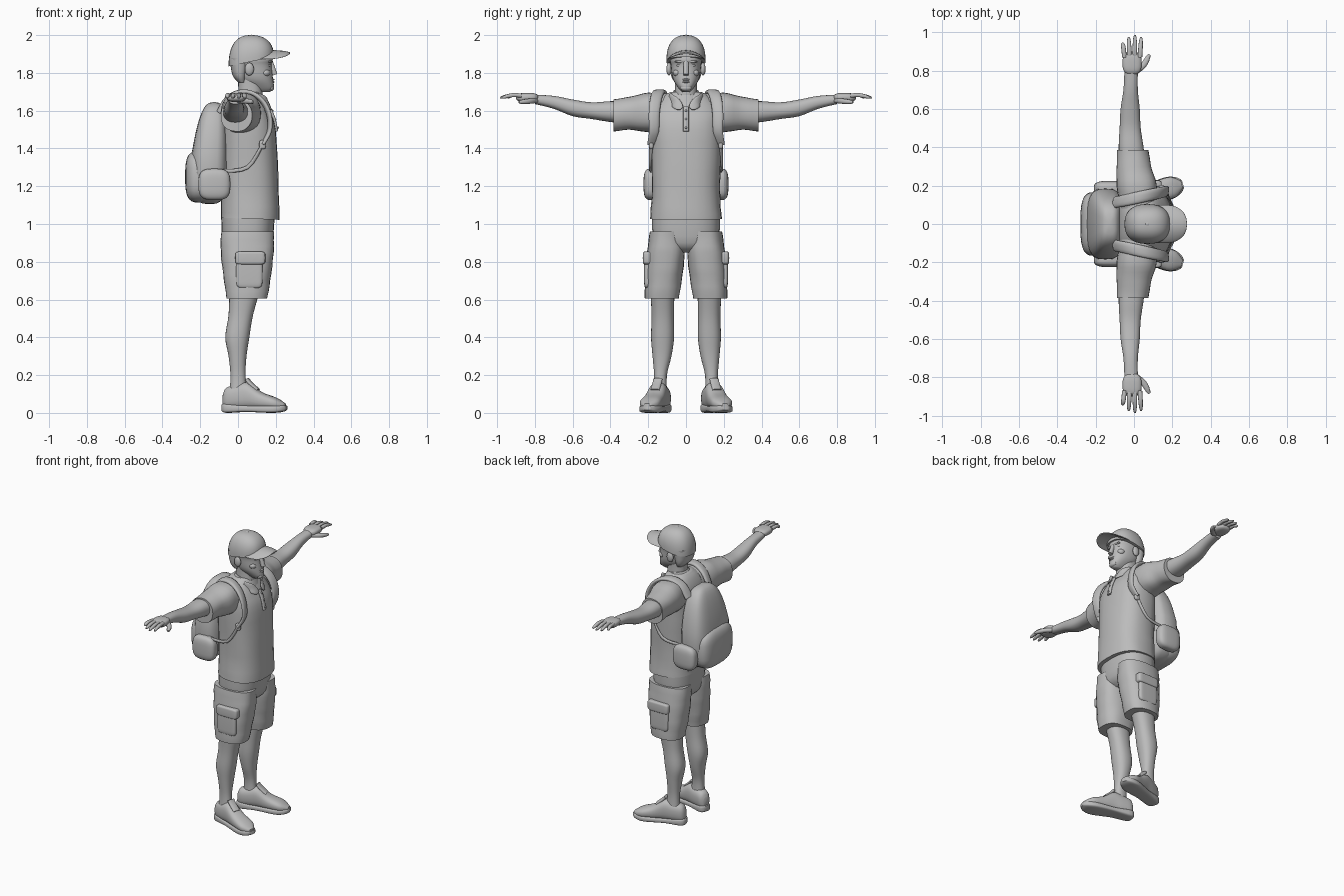
import bpy, bmesh, math
from mathutils import Vector, Matrix

if "Cube" in bpy.data.objects:
    bpy.data.objects.remove(bpy.data.objects["Cube"])

GREY = (.5, .5, .5, 1)
material = bpy.data.materials.new("plain grey")
material.use_nodes = True
material.diffuse_color = GREY
material.node_tree.nodes["Principled BSDF"].inputs["Base Color"].default_value = GREY

def cut(at, low, high, half, mid=0):
    """Cross-section of a loft: low to high one way, mid plus or minus half the other."""
    return at, low, high, half, mid

def signed_power(value, power):
    return math.copysign(abs(value) ** (2 / power), value)

def oval(power, count=28):
    """Unit superellipse; a higher power is squarer."""
    angles = [math.tau * i / count for i in range(count)]
    return [(signed_power(math.cos(a), power), signed_power(math.sin(a), power)) for a in angles]

def smooth(rows, steps=4):
    """Catmull-Rom interpolation through the rows."""
    rows = [Vector(row) for row in rows]
    padded = [rows[0]] + rows + [rows[-1]]
    result = []
    for before, start, end, after in zip(padded, padded[1:], padded[2:], padded[3:]):
        leaving, arriving = (end - before) / 2, (after - start) / 2
        for step in range(steps):
            t = step / steps
            result.append(start + (end - start) * (t * t * (3 - 2 * t))
                          + leaving * (t * (1 - t) ** 2) - arriving * (t * t * (1 - t)))
    return result + [rows[-1]]

def skin(name, rings, pair=False, warp=Vector):
    """Close a row of rings into a smooth surface; pair adds the mirrored twin."""
    sides = {"left_": 1, "right_": -1} if pair else {"": 1}
    for prefix, sign in sides.items():
        bm = bmesh.new()
        loops = []
        for ring in rings:
            points = [warp(Vector(p)) for p in ring]
            loops.append([bm.verts.new((p.x, p.y * sign, p.z)) for p in points])
        for lower, upper in zip(loops, loops[1:]):
            for i in range(len(lower)):
                bm.faces.new((lower[i - 1], lower[i], upper[i], upper[i - 1]))
        bm.faces.new(loops[0])
        bm.faces.new(loops[-1])
        bmesh.ops.recalc_face_normals(bm, faces=bm.faces)
        mesh = bpy.data.meshes.new(prefix + name)
        bm.to_mesh(mesh)
        bm.free()
        mesh.materials.append(material)
        part = bpy.data.objects.new(prefix + name, mesh)
        bpy.context.collection.objects.link(part)
        bpy.ops.object.select_all(action="DESELECT")
        part.select_set(True)
        bpy.context.view_layer.objects.active = part
        bpy.ops.object.shade_smooth_by_angle(angle=math.radians(50))

def loft(name, axis, cuts, power=2.3, folds=0, **options):
    """Skin cross-sections along an axis, with optional cloth folds."""
    rings = []
    for at, low, high, half, mid in smooth(cuts):
        ring = []
        for i, (c, s) in enumerate(oval(power)):
            crease = 1 + folds * math.sin(i * .7 + at * 40) * math.cos(i * .45 - at * 20)
            a = (low + high) / 2 + crease * c * (high - low) / 2
            b = mid + crease * s * half
            ring.append({"x": (at, b, a), "y": (a, at, b), "z": (a, b, at)}[axis])
        rings.append(ring)
    skin(name, rings, **options)

def sweep(name, path, width, thick, side=(0, 1, 0), tip=1, **options):
    """Carry a flattened oval along a path, rounding its end off to the tip scale."""
    path = smooth(path)
    last = len(path) - 1
    rings = []
    for i, point in enumerate(path):
        tangent = path[min(i + 1, last)] - path[max(i - 1, 0)]
        across = Vector(side)
        across = (across - across.project(tangent)).normalized()
        normal = tangent.cross(across).normalized()
        scale = 1 - (1 - tip) * (i / last) ** 5
        rings.append([point + (across * (c * width) + normal * (s * thick)) * scale
                      for c, s in oval(power=2.5, count=14)])
    skin(name, rings, **options)

def blob(name, centre, size, power=2, floor=-1, **options):
    """Superellipsoid from the floor latitude (-1 is the south pole) to the top."""
    rings = []
    for i in range(17):
        latitude = math.pi / 2 * .98 * (floor + (1 - floor) * i / 16)
        wide = signed_power(math.cos(latitude), power)
        tall = signed_power(math.sin(latitude), power)
        rings.append([Vector(centre) + Matrix.Diagonal(size) @ Vector((c * wide, s * wide, tall))
                      for c, s in oval(power)])
    skin(name, rings, **options)

# Head and face
loft("head", "z", [
    cut(at=1.7, low=.1, high=.17, half=.02), cut(at=1.72, low=.06, high=.19, half=.04),
    cut(at=1.77, low=0, high=.185, half=.07), cut(at=1.84, low=-.03, high=.178, half=.08),
    cut(at=1.87, low=-.04, high=.184, half=.085), cut(at=1.92, low=-.03, high=.17, half=.08)])
loft("neck", "z", [cut(at=1.6, low=-.02, high=.12, half=.08), cut(at=1.68, low=0, high=.13, half=.06),
                   cut(at=1.8, low=0, high=.12, half=.06)])
loft("hair", "z", [cut(at=1.75, low=0, high=.04, half=.06), cut(at=1.79, low=-.03, high=.05, half=.08),
                   cut(at=1.88, low=-.045, high=.07, half=.09)])
sweep("nose", [(.17, 0, 1.86), (.185, 0, 1.82), (.195, 0, 1.79)], width=.014, thick=.014)
for label, height in {"upper": 1.764, "lower": 1.752}.items():
    blob(label + "_lip", centre=(.183, 0, height), size=(.01, .02, .006))
blob("chin", centre=(.175, 0, 1.72), size=(.016, .03, .016))
blob("brow", centre=(.168, .03, 1.86), size=(.014, .03, .008), pair=True)
blob("eye", centre=(.16, .034, 1.84), size=(.012, .016, .008), pair=True)
blob("cheek", centre=(.145, .045, 1.8), size=(.025, .024, .02), pair=True)
blob("ear", centre=(.06, .09, 1.82), size=(.024, .014, .034), pair=True)

# Cap, tilted so its edge rises toward the front
blob("cap_crown", centre=(.07, 0, 1.86), size=(.12, .104, .14), power=2.4, floor=0,
     warp=lambda v: Vector((v.x, v.y, v.z + (v.x - .07) * (2 - v.z) * 1.5)))
blob("cap_button", centre=(.07, 0, 1.998), size=(.01, .01, .004))
loft("cap_brim", "x", [
    cut(at=.1, low=1.905, high=1.92, half=.1), cut(at=.2, low=1.905, high=1.92, half=.096),
    cut(at=.25, low=1.9, high=1.915, half=.07), cut(at=.27, low=1.9, high=1.91, half=.04),
    cut(at=.276, low=1.9, high=1.91, half=.01)], warp=lambda v: Vector((v.x, v.y, v.z - 4 * v.y ** 2)))

# Polo shirt, hem and collar dropping toward the front
loft("shirt_body", "z", [
    cut(at=1.03, low=-.09, high=.22, half=.19), cut(at=1.2, low=-.09, high=.215, half=.18),
    cut(at=1.5, low=-.09, high=.2, half=.19), cut(at=1.6, low=-.08, high=.165, half=.185),
    cut(at=1.67, low=-.05, high=.13, half=.13), cut(at=1.7, low=-.02, high=.11, half=.08)],
    power=2.5, folds=.012, warp=lambda v: Vector((v.x, v.y, v.z - max(0, 1.15 - v.z) * v.x * .3)))
loft("sleeve", "y", [
    cut(at=.08, low=-.07, high=.12, half=.11, mid=1.58), cut(at=.2, low=-.09, high=.12, half=.105, mid=1.59),
    cut(at=.3, low=-.09, high=.09, half=.087, mid=1.585), cut(at=.385, low=-.09, high=.075, half=.085, mid=1.575)],
    folds=.02, pair=True)
loft("collar", "z", [cut(at=1.645, low=-.04, high=.15, half=.1), cut(at=1.67, low=-.03, high=.145, half=.09),
                     cut(at=1.71, low=0, high=.13, half=.065)],
     warp=lambda v: Vector((v.x, v.y, v.z - max(0, v.x - .04) * .3)))
sweep("collar_flap", [(.1, .085, 1.665), (.145, .06, 1.645), (.175, .025, 1.61)],
      width=.03, thick=.008, side=(-.6, .3, 1), tip=.3, pair=True)
sweep("placket", [(.165, 0, 1.62), (.19, 0, 1.56), (.205, 0, 1.49)], width=.015, thick=.008)
for i, label in enumerate(["top", "middle", "bottom"]):
    blob(label + "_shirt_button", centre=(.18 + .015 * i, 0, 1.6 - .045 * i), size=(.008, .006, .006))

# Arms and hands
loft("arm", "y", [
    cut(at=.3, low=-.075, high=.06, half=.06, mid=1.59), cut(at=.4, low=-.08, high=.05, half=.055, mid=1.595),
    cut(at=.5, low=-.075, high=.035, half=.044, mid=1.6), cut(at=.6, low=-.07, high=.03, half=.044, mid=1.615),
    cut(at=.7, low=-.055, high=.02, half=.034, mid=1.644), cut(at=.8, low=-.05, high=.02, half=.025, mid=1.66)],
    pair=True)
blob("palm", centre=(-.01, .84, 1.67), size=(.05, .06, .024), power=2.8, pair=True)
for i, label in enumerate(["little", "ring", "middle", "index"]):
    x, reach = .027 * i - .05, .985 - .01 * (i - 2) ** 2
    sweep(label + "_finger", [(x, .87, 1.68), (x * 1.1, .92, 1.682), (x * 1.2, reach, 1.668)],
          width=.012, thick=.011, side=(1, 0, 0), tip=.4, pair=True)
sweep("thumb", [(0, .79, 1.655), (.05, .83, 1.65), (.08, .885, 1.645)],
      width=.016, thick=.014, side=(1, -.6, 0), tip=.4, pair=True)

# Cargo shorts
loft("shorts_hips", "z", [cut(at=.85, low=-.04, high=.13, half=.1), cut(at=.9, low=-.08, high=.18, half=.17),
                          cut(at=1.06, low=-.09, high=.195, half=.18)], power=2.5)
loft("shorts_leg", "z", [
    cut(at=.605, low=-.06, high=.155, half=.09, mid=.127), cut(at=.7, low=-.075, high=.17, half=.097, mid=.12),
    cut(at=.85, low=-.09, high=.19, half=.1, mid=.106), cut(at=.96, low=-.09, high=.19, half=.09, mid=.1)],
    power=2.5, folds=.02, pair=True)
blob("cargo_pocket", centre=(.06, .195, .74), size=(.07, .027, .08), power=6, pair=True)
blob("pocket_flap", centre=(.065, .195, .82), size=(.08, .034, .035), power=6, pair=True)

# Legs
loft("leg", "z", [
    cut(at=.1, low=-.045, high=.05, half=.037, mid=.137), cut(at=.2, low=-.04, high=.04, half=.034, mid=.135),
    cut(at=.3, low=-.05, high=.045, half=.05, mid=.127), cut(at=.4, low=-.067, high=.06, half=.061, mid=.124),
    cut(at=.52, low=-.05, high=.08, half=.059, mid=.123), cut(at=.66, low=-.045, high=.12, half=.065, mid=.125)],
    pair=True)

# Shoes, turned outward at the toe
def toe_out(v):
    return Matrix.Rotation(math.radians(16), 3, "Z") @ v + Vector((0, .135, 0))

loft("shoe_upper", "x", [
    cut(at=-.08, low=.03, high=.1, half=.02), cut(at=-.06, low=.02, high=.135, half=.04),
    cut(at=0, low=.02, high=.15, half=.048), cut(at=.055, low=.02, high=.16, half=.05),
    cut(at=.13, low=.02, high=.11, half=.054), cut(at=.21, low=.02, high=.08, half=.054),
    cut(at=.26, low=.02, high=.05, half=.02)], power=2.5, warp=toe_out, pair=True)
loft("shoe_sole", "x", [
    cut(at=-.086, low=.01, high=.045, half=.02), cut(at=-.06, low=0, high=.05, half=.043),
    cut(at=.05, low=.005, high=.04, half=.048), cut(at=.18, low=0, high=.04, half=.06),
    cut(at=.24, low=.005, high=.04, half=.045), cut(at=.266, low=.015, high=.04, half=.02)],
    power=4, warp=toe_out, pair=True)
sweep("shoe_tongue", [(.11, 0, .12), (.07, 0, .155), (.05, 0, .178)],
      width=.025, thick=.01, warp=toe_out, pair=True)

# Backpack, narrowing toward its top
def narrow(v):
    taper = 1 - max(0, v.z - 1.35)
    return Vector(((v.x + .07) * taper - .07, v.y * taper, v.z))

blob("pack_body", centre=(-.15, 0, 1.375), size=(.1, .187, .27), power=3.2, warp=narrow)
blob("pack_front_pocket", centre=(-.2, 0, 1.25), size=(.08, .167, .137), power=3.2)
blob("pack_side_pouch", centre=(-.125, .185, 1.21), size=(.085, .04, .083), power=3.2, pair=True)

# Shoulder straps arching over the shirt, then webbing back to the pack
arch = [(.03 + .14 * math.sin(a), .14 + .03 * math.sin(a), 1.53 + .17 * math.cos(a))
        for a in (.5 * i - 1.2 for i in range(7))]
buckle = (.13, .184, 1.42)
sweep("shoulder_strap", arch + [buckle], width=.031, thick=.013, side=(.2, 1, 0), tip=.7, pair=True)
sweep("strap_webbing", [buckle, (.05, .19, 1.3), (-.08, .18, 1.28)],
      width=.01, thick=.007, side=(.5, 0, 1), pair=True)
blob("strap_buckle", centre=buckle, size=(.018, .012, .024), power=3, pair=True)
